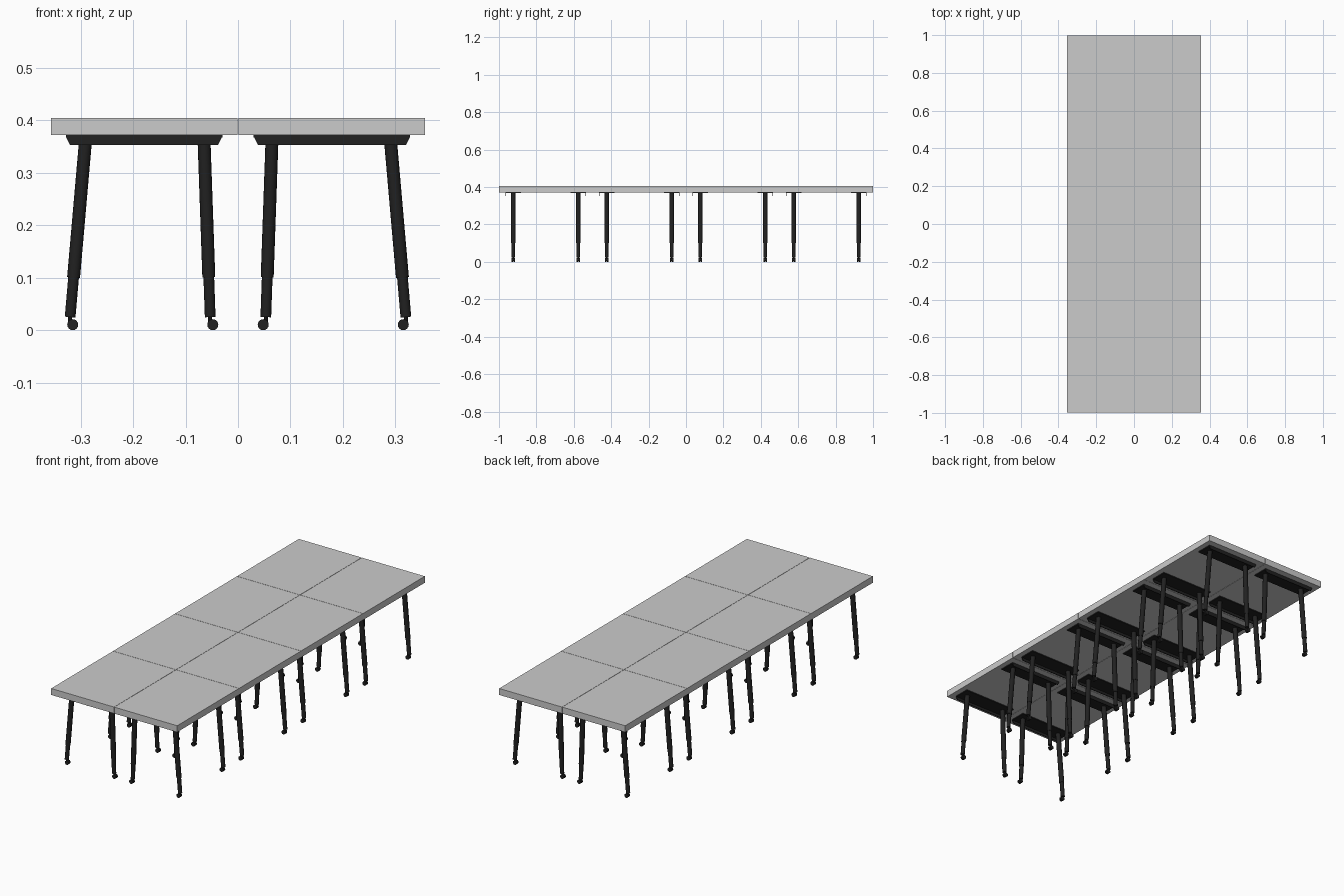
import bpy, bmesh
from mathutils import Vector, Matrix

cube = bpy.data.objects.get("Cube")
if cube:
    bpy.data.objects.remove(cube)


def make_material(name, value, rough):
    m = bpy.data.materials.new(name)
    m.use_nodes = True
    colour = (value, value, value, 1)
    m.diffuse_color = colour
    node = m.node_tree.nodes["Principled BSDF"]
    node.inputs["Base Color"].default_value = colour
    node.inputs["Roughness"].default_value = rough
    return m


GREY = make_material("light grey laminate", 0.6, 0.6)
BLACK = make_material("black metal", 0.015, 0.6)

DESK_W, DESK_L = 0.356, 0.5      # one desk, in x and y
TOP_LOW, TOP_HIGH = 0.372, 0.405
GAP = 0.0015


def add_box(bm, lo, hi):
    lo, hi = Vector(lo), Vector(hi)
    size = hi - lo
    mat = Matrix.Translation((lo + hi) / 2) @ Matrix.Diagonal((*size, 1))
    return bmesh.ops.create_cube(bm, size=1, matrix=mat)["verts"]


def add_rod(bm, a, b, radius, sides=16):
    a, b = Vector(a), Vector(b)
    turn = (b - a).to_track_quat("Z", "Y").to_matrix().to_4x4()
    bmesh.ops.create_cone(bm, cap_ends=True, segments=sides, radius1=radius,
                          radius2=radius, depth=(b - a).length,
                          matrix=Matrix.Translation((a + b) / 2) @ turn)


def finish(bm, name, material, smooth=False):
    mesh = bpy.data.meshes.new(name)
    bmesh.ops.recalc_face_normals(bm, faces=bm.faces)
    bm.to_mesh(mesh)
    bm.free()
    mesh.materials.append(material)
    ob = bpy.data.objects.new(name, mesh)
    bpy.context.collection.objects.link(ob)
    if smooth:
        bpy.ops.object.select_all(action="DESELECT")
        ob.select_set(True)
        bpy.context.view_layer.objects.active = ob
        bpy.ops.object.shade_smooth_by_angle()
    return ob


def desk_top(sx, y0):
    bm = bmesh.new()
    xs = sorted((sx * GAP / 2, sx * DESK_W))
    add_box(bm, (xs[0], y0 + GAP / 2, TOP_LOW),
            (xs[1], y0 + DESK_L - GAP / 2, TOP_HIGH))
    return finish(bm, "desk_top", GREY)


def support_rail(sx, y, out):
    """Flat mounting plate with a slanted-end lip along its outer edge."""
    bm = bmesh.new()
    xs = sorted((sx * 0.03, sx * 0.328))
    add_box(bm, (xs[0], y - 0.042, 0.367), (xs[1], y + 0.042, TOP_LOW))
    edges = sorted((y + out * 0.042, y + out * 0.038))
    lip = add_box(bm, (xs[0], edges[0], 0.353), (xs[1], edges[1], 0.369))
    mid = sum(xs) / 2
    for v in lip:
        if v.co.z < 0.36:
            v.co.x += 0.008 if v.co.x < mid else -0.008
    return finish(bm, "support_rail", BLACK)


def leg(sx, y, x_top, x_foot):
    top = Vector((sx * x_top, y, 0.369))
    foot = Vector((sx * x_foot, y, 0.025))
    joint = foot.lerp(top, 0.22)
    bm = bmesh.new()
    add_rod(bm, top, joint, 0.0123)
    add_rod(bm, joint.lerp(top, 0.02), foot, 0.0102)
    return finish(bm, "leg", BLACK, True)


def caster(sx, y, x_foot):
    x, hub = sx * x_foot, sx * (x_foot - 0.005)
    bm = bmesh.new()
    add_rod(bm, (x, y, 0.028), (x, y, 0.011), 0.004, 10)
    for side in (-1, 1):
        add_rod(bm, (hub, y + side * 0.0015, 0.0105),
                (hub, y + side * 0.0085, 0.0105), 0.0105)
    add_rod(bm, (hub, y - 0.006, 0.0105), (hub, y + 0.006, 0.0105), 0.005, 10)
    return finish(bm, "caster", BLACK, True)


# Two columns of four desks, each desk on two leg frames
for sx in (-1, 1):
    for row in range(4):
        y0 = -1 + row * DESK_L
        desk_top(sx, y0)
        for out in (-1, 1):
            y = y0 + DESK_L / 2 + out * 0.174
            support_rail(sx, y, out)
            for x_top, x_foot in ((0.29, 0.32), (0.065, 0.053)):
                leg(sx, y, x_top, x_foot)
                caster(sx, y, x_foot)
